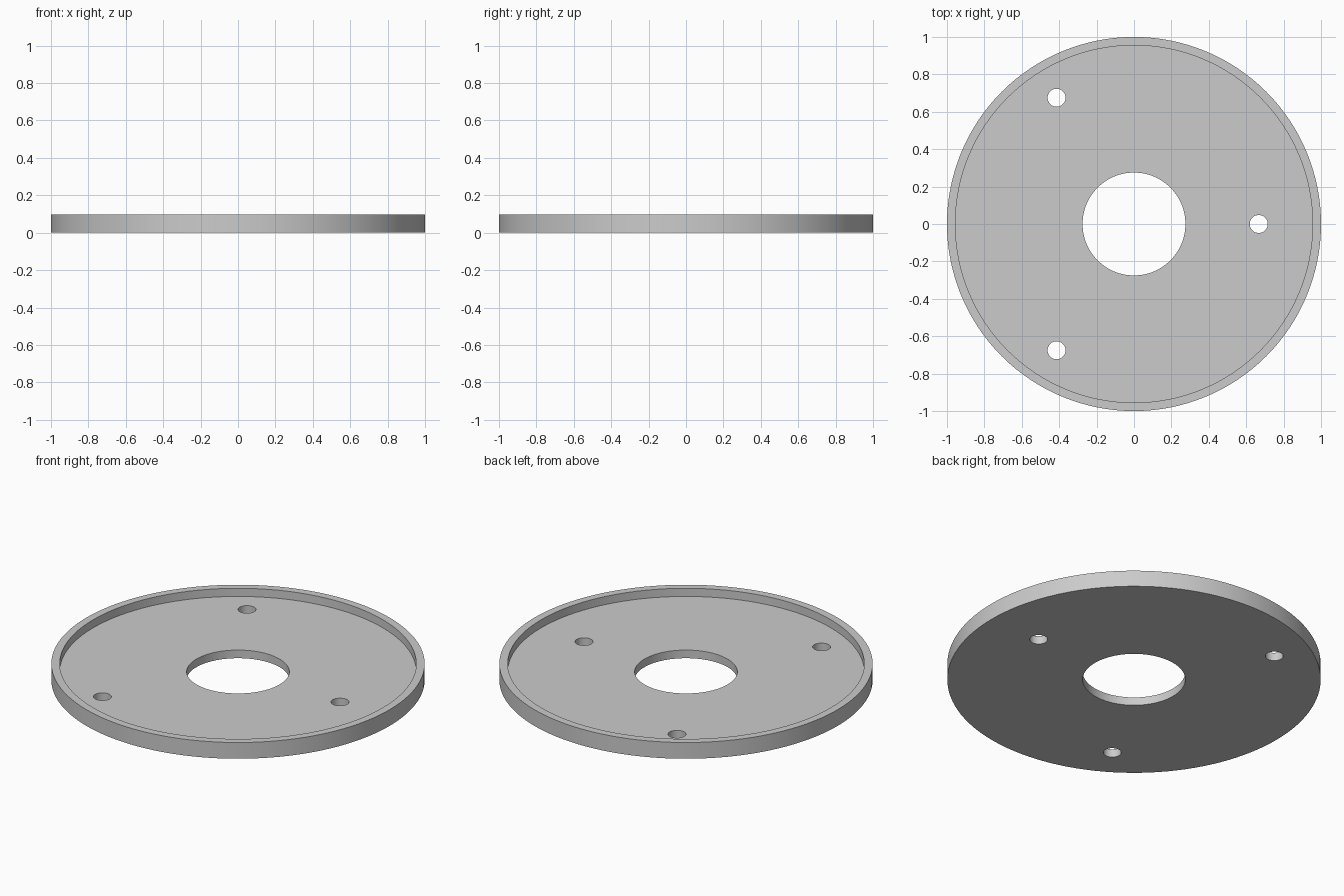
import bpy
import bmesh
import math

# Remove the default object
if "Cube" in bpy.data.objects:
    bpy.data.objects.remove(bpy.data.objects["Cube"], do_unlink=True)

HEIGHT, FLOOR = 0.096, 0.048
OUTER, INNER, BORE = 1.0, 0.955, 0.275
HOLE_RADIUS = 0.048
HOLES = [(0.667, 0), (-0.414, 0.675), (-0.414, -0.675)]

grey = bpy.data.materials.new("plain grey")
grey.use_nodes = True
colour = (0.6, 0.6, 0.6, 1)
grey.diffuse_color = colour
grey.node_tree.nodes["Principled BSDF"].inputs["Base Color"].default_value = colour


def lathe(name, profile, segments):
    """Revolve a closed (radius, z) profile about the z axis."""
    bm = bmesh.new()
    rings = []
    for i in range(segments):
        a = 2 * math.pi * i / segments
        rings.append([bm.verts.new((r * math.cos(a), r * math.sin(a), z)) for r, z in profile])
    n = len(profile)
    for i in range(segments):
        here, after = rings[i], rings[(i + 1) % segments]
        for j in range(n):
            k = (j + 1) % n
            bm.faces.new((here[j], after[j], after[k], here[k]))
    bmesh.ops.recalc_face_normals(bm, faces=bm.faces)
    mesh = bpy.data.meshes.new(name)
    bm.to_mesh(mesh)
    bm.free()
    obj = bpy.data.objects.new(name, mesh)
    bpy.context.collection.objects.link(obj)
    return obj


# Shallow tray with a raised rim and a central bore
tray = lathe("rimmed_disc", [(BORE, 0), (OUTER, 0), (OUTER, HEIGHT), (INNER, HEIGHT),
                             (INNER, FLOOR), (BORE, FLOOR)], 128)
tray.data.materials.append(grey)

# Three screw holes through the floor
for i, (x, y) in enumerate(HOLES):
    bpy.ops.mesh.primitive_cylinder_add(vertices=48, radius=HOLE_RADIUS, depth=HEIGHT * 3,
                                        location=(x, y, 0))
    cutter = bpy.context.object
    cutter.name = f"screw_hole_cutter_{i + 1}"
    cutter.data.materials.append(grey)
    cut = tray.modifiers.new("screw hole", 'BOOLEAN')
    cut.operation = 'DIFFERENCE'
    cut.solver = 'EXACT'
    cut.object = cutter
    bpy.ops.object.select_all(action='DESELECT')
    tray.select_set(True)
    bpy.context.view_layer.objects.active = tray
    bpy.ops.object.modifier_apply(modifier=cut.name)
    bpy.data.objects.remove(cutter, do_unlink=True)

# Smooth walls with crisp edges
bpy.ops.object.shade_smooth_by_angle(angle=math.radians(30))
